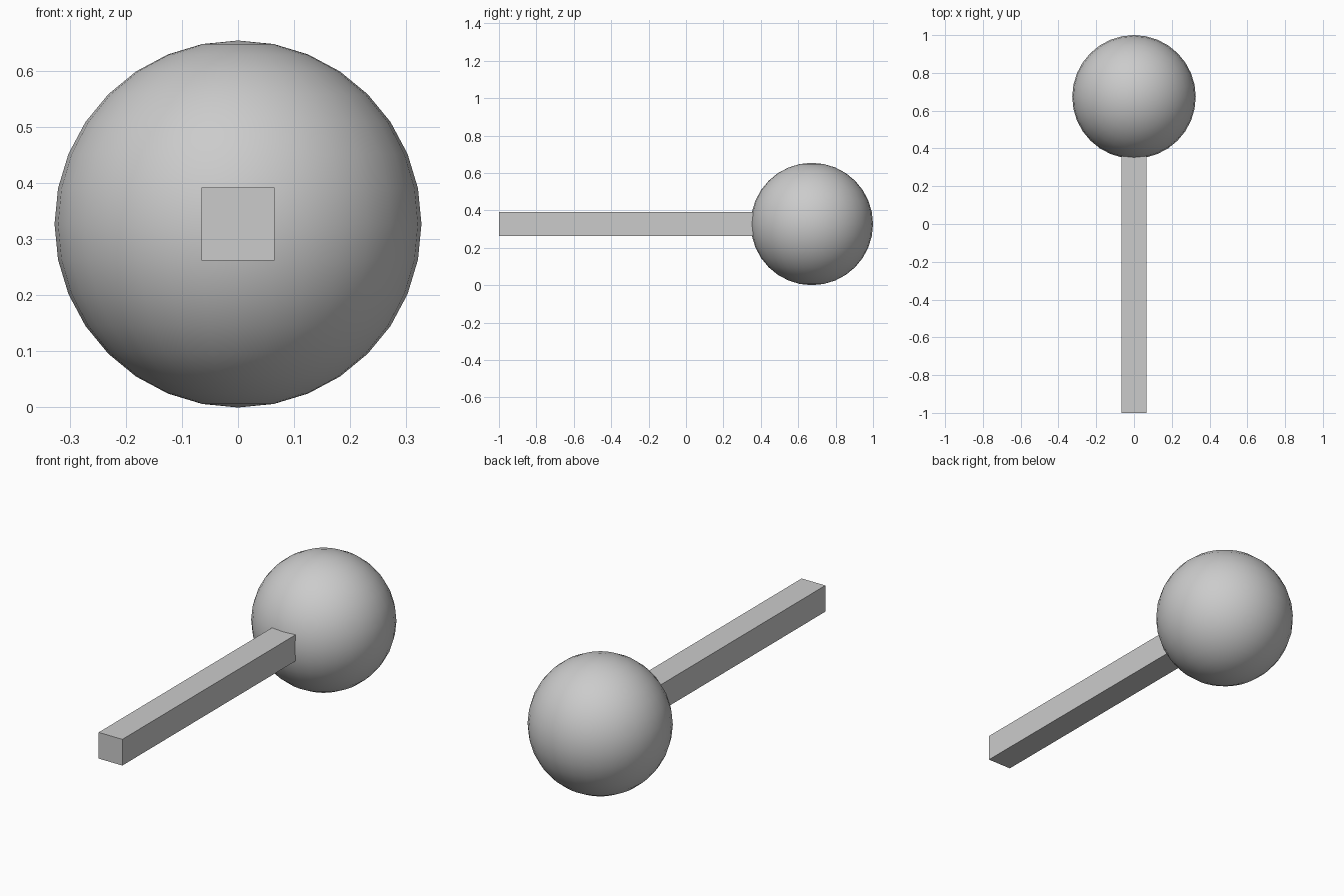
import bpy

if "Cube" in bpy.data.objects:
    bpy.data.objects.remove(bpy.data.objects["Cube"])

HALF = 0.065      # half thickness of the square handle
RADIUS = 0.327    # ball radius, also the height of the axis


def bar(name, y0, y1):
    bpy.ops.mesh.primitive_cube_add(size=1, location=(0, (y0 + y1) / 2, RADIUS))
    ob = bpy.context.object
    ob.name = name
    ob.scale = (2 * HALF, y1 - y0, 2 * HALF)
    bpy.ops.object.transform_apply(location=False, rotation=False, scale=True)
    return ob


# Square handle in two lengths, the rear one running just into the ball
bar("handle_front", -1.0, -0.315)
bar("handle_rear", -0.315, 0.37)

# Smooth ball head
bpy.ops.mesh.primitive_uv_sphere_add(segments=32, ring_count=16, radius=RADIUS,
                                     location=(0, 1 - RADIUS, RADIUS))
bpy.context.object.name = "ball_head"
bpy.ops.object.shade_smooth()
